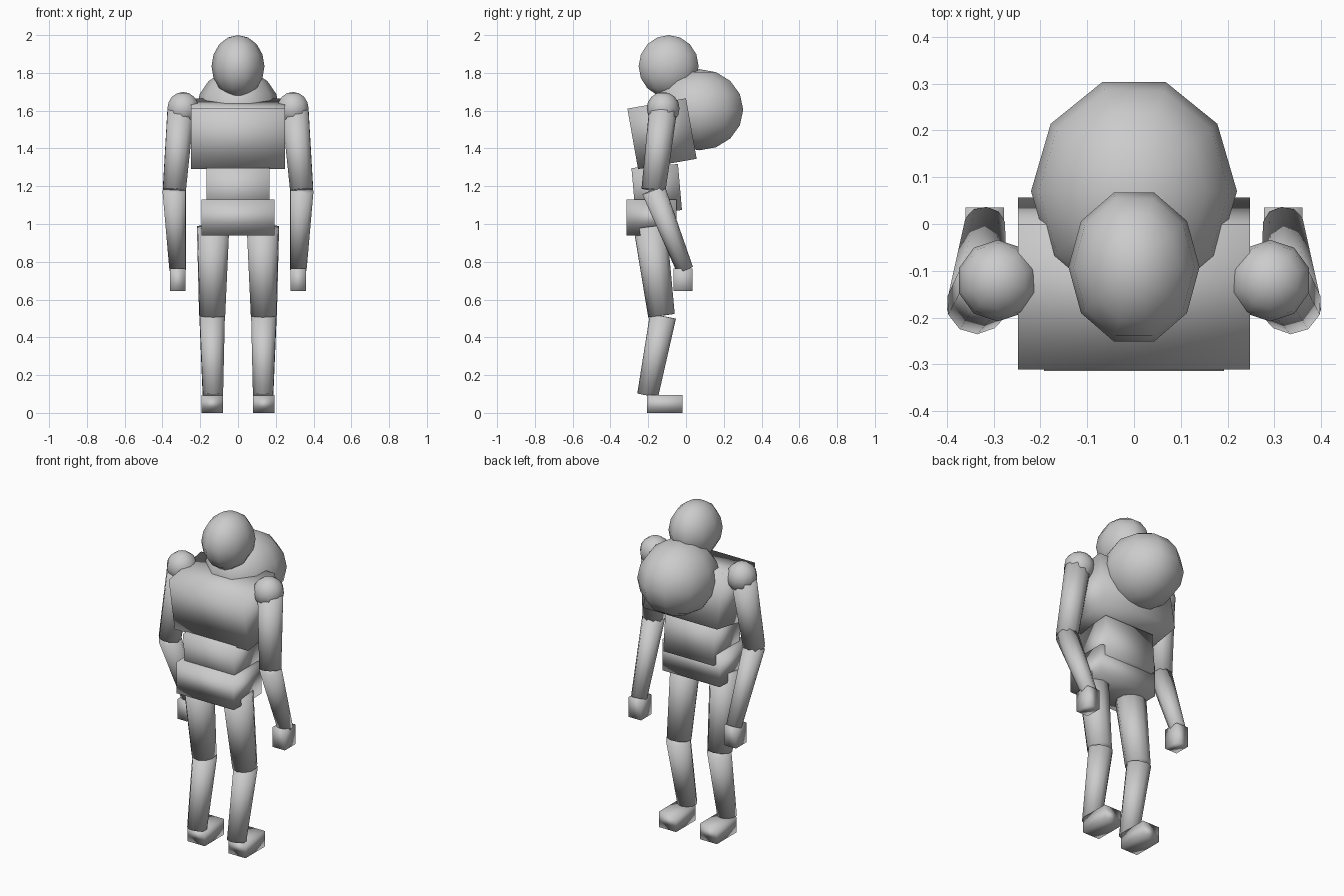
import bpy
from math import pi, radians
from mathutils import Matrix, Vector

cube = bpy.data.objects.get("Cube")
if cube:
    bpy.data.objects.remove(cube, do_unlink=True)

grey = bpy.data.materials.new("plain grey")
grey.use_nodes = True
grey.diffuse_color = (0.6, 0.6, 0.6, 1)
grey.node_tree.nodes["Principled BSDF"].inputs["Base Color"].default_value = (0.6, 0.6, 0.6, 1)


def finish(name):
    ob = bpy.context.object
    ob.name = name
    ob.data.materials.append(grey)
    bpy.ops.object.shade_smooth()
    return ob


def box(name, loc, size, tilt=0):
    bpy.ops.mesh.primitive_cube_add(size=1, location=loc, rotation=(radians(tilt), 0, 0))
    ob = finish(name)
    ob.scale = size
    return ob


def ball(name, loc, radii, turn=0):
    bpy.ops.mesh.primitive_uv_sphere_add(segments=10, ring_count=8, radius=1, location=loc)
    ob = finish(name)
    ob.data.transform(Matrix.Rotation(turn, 4, "Z"))
    ob.scale = radii
    return ob


def limb(name, top, bottom, r_top, r_bottom):
    top, bottom = Vector(top), Vector(bottom)
    axis = top - bottom
    bpy.ops.mesh.primitive_cone_add(
        vertices=10, radius1=r_bottom, radius2=r_top, depth=axis.length,
        location=(top + bottom) / 2, rotation=axis.to_track_quat("Z", "Y").to_euler())
    return finish(name)


# Head, hunched back and torso
ball("head", (0, -0.092, 1.835), (0.14, 0.167, 0.165), pi / 2)
ball("hunched_back", (0, 0.07, 1.605), (0.22, 0.245, 0.215), pi / 2)
box("chest", (0, -0.127, 1.478), (0.495, 0.315, 0.325), 10)
box("abdomen", (0, -0.155, 1.185), (0.335, 0.247, 0.245), 5)
box("pelvis", (0, -0.182, 1.035), (0.385, 0.265, 0.19))

# Arms and legs, one pass per side
for side, s in (("left", 1), ("right", -1)):
    elbow = (s * 0.337, -0.172, 1.18)
    ball(side + "_shoulder", (s * 0.291, -0.121, 1.612), (0.087, 0.087, 0.087))
    limb(side + "_upper_arm", (s * 0.303, -0.122, 1.6), elbow, 0.074, 0.064)
    limb(side + "_forearm", elbow, (s * 0.319, -0.005, 0.757), 0.064, 0.045)
    box(side + "_hand", (s * 0.319, -0.015, 0.705), (0.082, 0.1, 0.12))
    limb(side + "_thigh", (s * 0.132, -0.19, 0.985), (s * 0.137, -0.13, 0.515), 0.088, 0.071)
    limb(side + "_shin", (s * 0.137, -0.122, 0.512), (s * 0.133, -0.203, 0.092), 0.07, 0.056)
    box(side + "_foot", (s * 0.137, -0.112, 0.047), (0.115, 0.187, 0.094))
